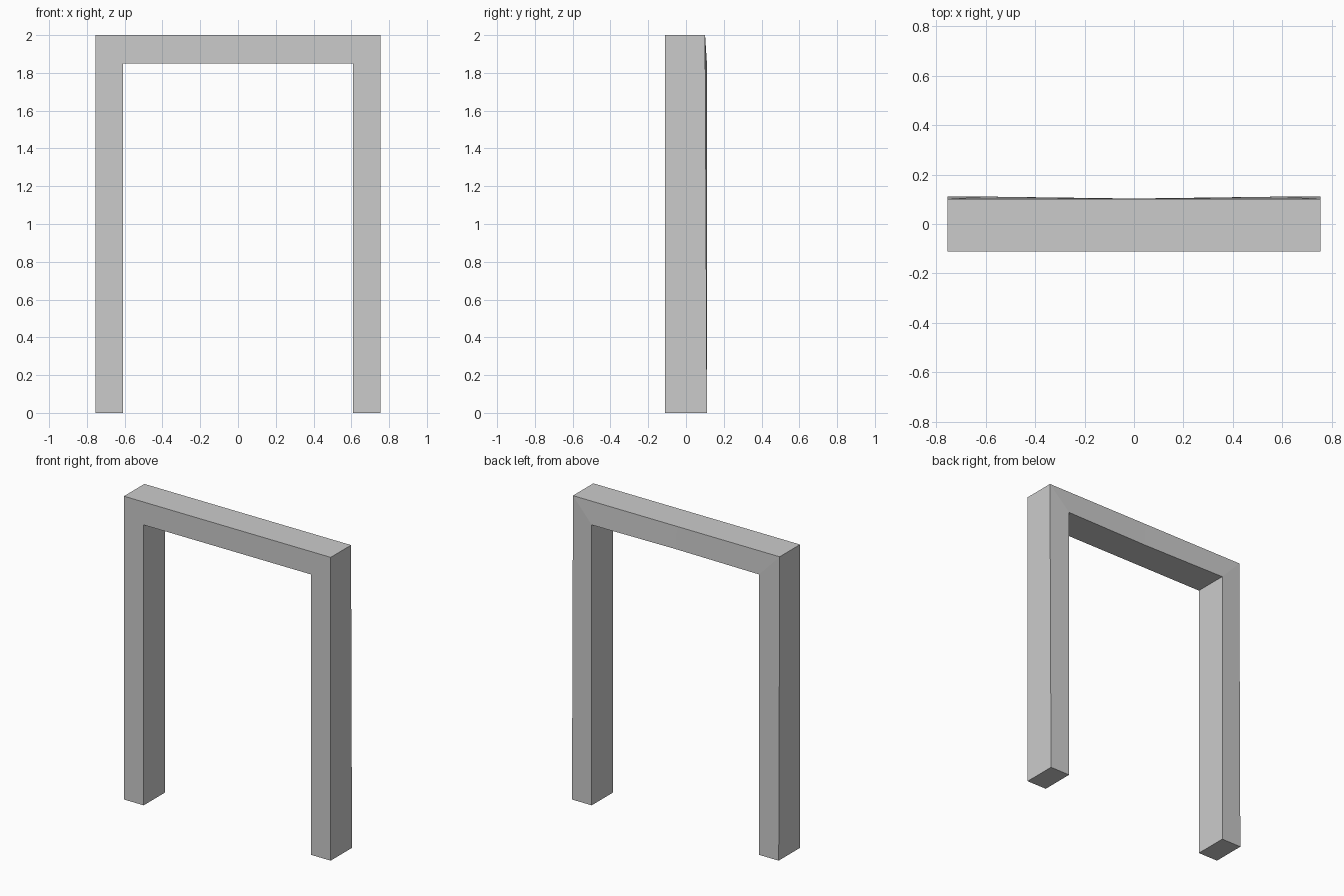
import bpy
import bmesh

if "Cube" in bpy.data.objects:
    bpy.data.objects.remove(bpy.data.objects["Cube"])

# Right half of the frame: (x, z, back y) along the outer and inner outlines
outer = [(0, 2.0, 0.101), (0.754, 2.0, 0.101), (0.754, 0, 0.111)]
inner = [(0, 1.849, 0.103), (0.61, 1.849, 0.111), (0.61, 0, 0.111)]
FRONT = -0.111

bm = bmesh.new()

# One four-sided ring per station: top centre, mitred corner, foot
rings = []
for (ox, oz, oy), (ix, iz, iy) in zip(outer, inner):
    rings.append([bm.verts.new(p) for p in (
        (ox, FRONT, oz), (ox, oy, oz), (ix, iy, iz), (ix, FRONT, iz))])

# Skin between rings and close the foot
for a, b in zip(rings, rings[1:]):
    for i in range(4):
        j = (i + 1) % 4
        bm.faces.new((a[i], a[j], b[j], b[i]))
bm.faces.new(rings[-1])
bmesh.ops.recalc_face_normals(bm, faces=bm.faces)

# Door frame, mirrored to the left side
mesh = bpy.data.meshes.new("door_frame")
bm.to_mesh(mesh)
bm.free()
frame = bpy.data.objects.new("door_frame", mesh)
bpy.context.collection.objects.link(frame)
mirror = frame.modifiers.new("Mirror", 'MIRROR')
mirror.use_axis = (True, False, False)
mirror.use_clip = True
